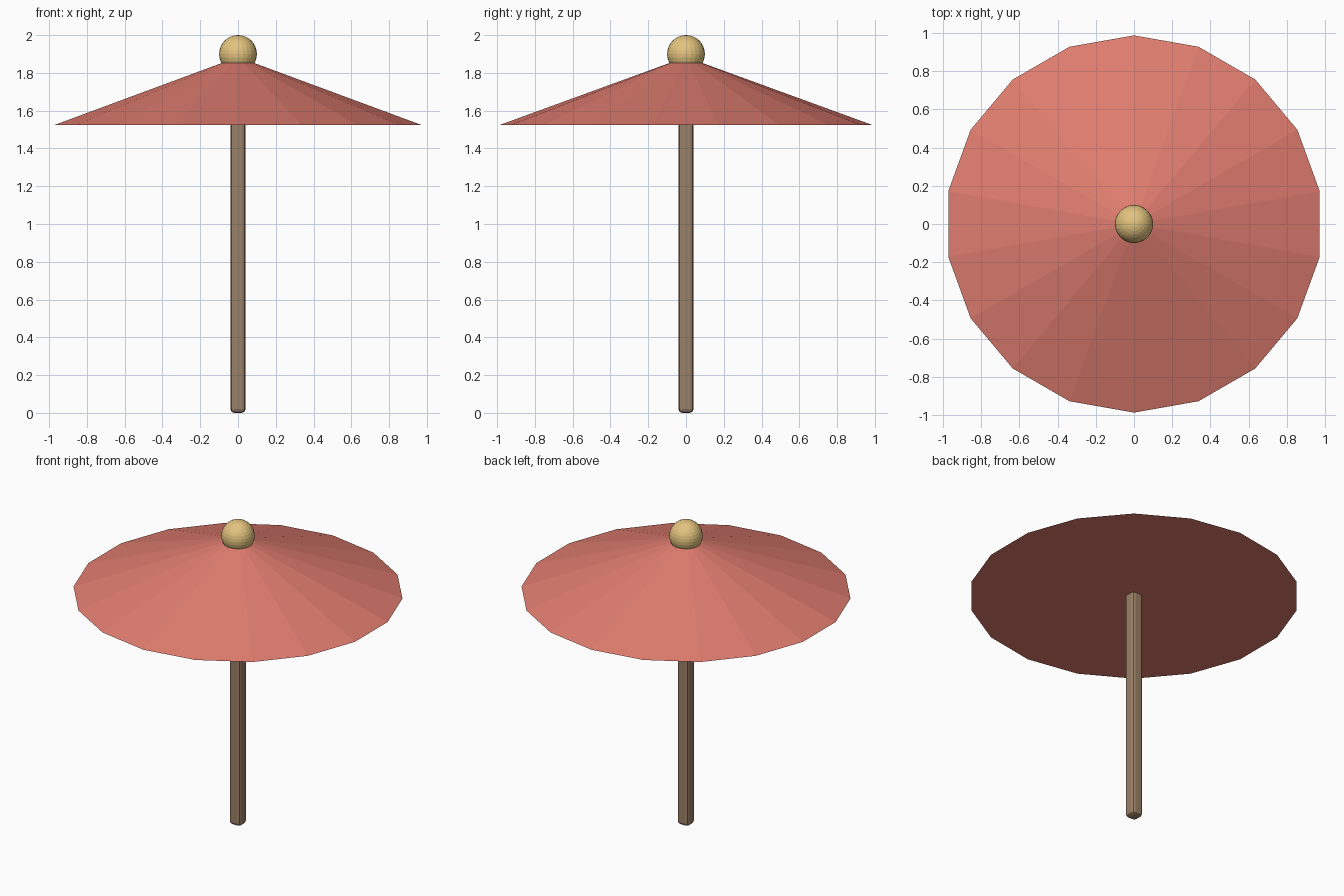
import bpy

if "Cube" in bpy.data.objects:
    bpy.data.objects.remove(bpy.data.objects["Cube"])


def finish(name, color):
    obj = bpy.context.object
    obj.name = name
    mat = bpy.data.materials.new(name + "_color")
    mat.diffuse_color = (*color, 1)
    mat.use_nodes = True
    mat.node_tree.nodes["Principled BSDF"].inputs["Base Color"].default_value = mat.diffuse_color
    obj.data.materials.append(mat)
    return obj


# Pole: square post with rounded edges, standing on the ground
POLE_W, POLE_H = 0.08, 1.8
bpy.ops.mesh.primitive_cube_add(size=1, location=(0, 0, POLE_H / 2))
bpy.context.object.scale = (POLE_W, POLE_W, POLE_H)
bpy.ops.object.transform_apply(location=False, rotation=False, scale=True)
pole = finish("pole", (0.33, 0.22, 0.14))
bevel = pole.modifiers.new("rounded_edges", 'BEVEL')
bevel.width = 0.02
bevel.segments = 2

# Canopy: closed 18-sided cone with a corner on the y axis
BASE_Z, RISE = 1.524, 0.36
bpy.ops.mesh.primitive_cone_add(vertices=18, radius1=0.987, radius2=0, depth=RISE,
                                location=(0, 0, BASE_Z + RISE / 2))
finish("canopy", (0.75, 0.205, 0.16))

# Finial: ball on the tip
bpy.ops.mesh.primitive_uv_sphere_add(segments=24, ring_count=16, radius=0.1,
                                     location=(0, 0, 1.9))
finish("finial", (0.77, 0.55, 0.21))
